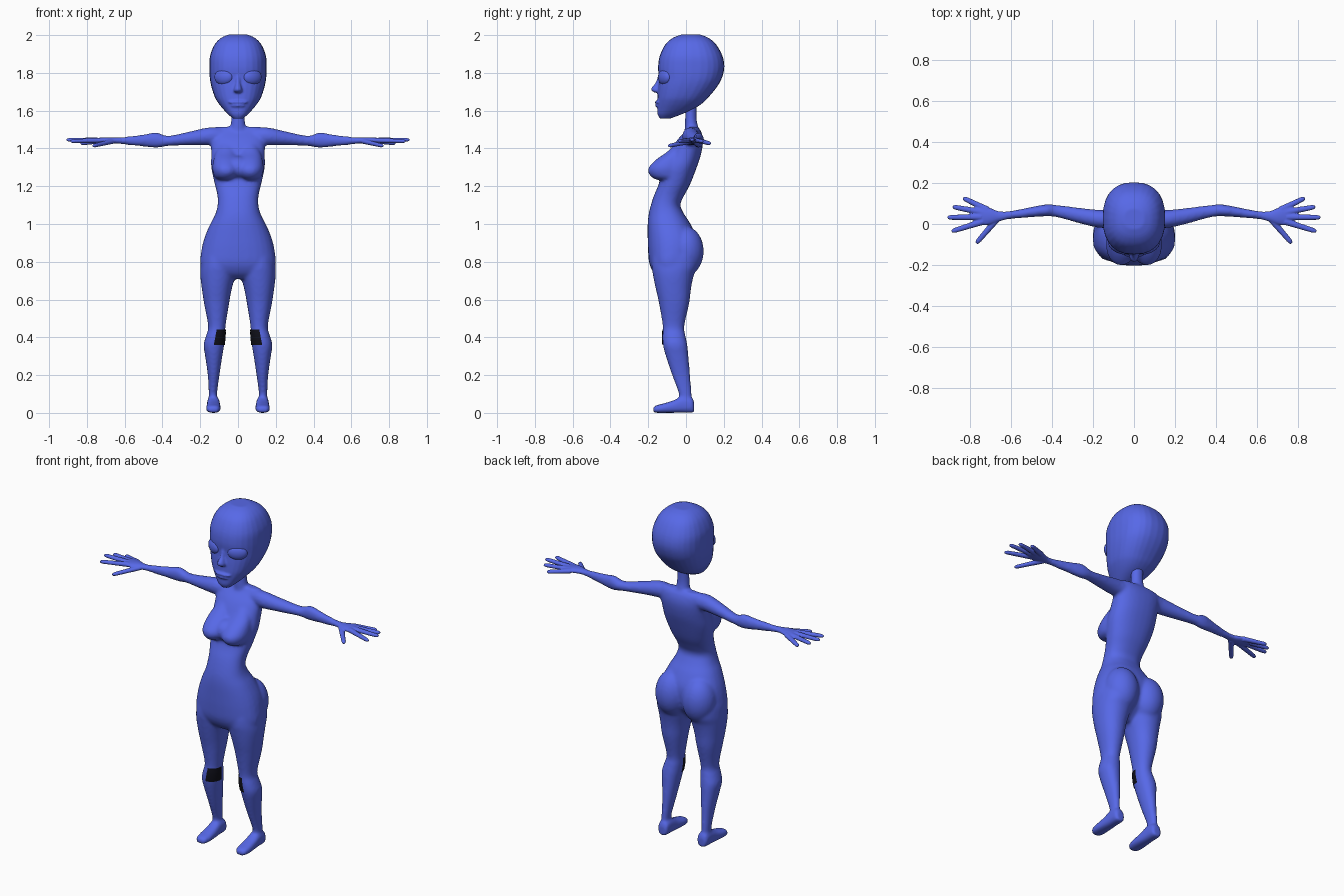
import bpy, bmesh, math
from mathutils import Vector, Matrix


def material(name, colour):
    m = bpy.data.materials.new(name)
    m.diffuse_color = (*colour, 1)
    return m


blue = material("blue skin", (0.095, 0.14, 0.80))
black = material("black", (0.005, 0.005, 0.01))


def spline(rows, k=4):
    """Smoothly interpolate between rows of section values."""
    out = []
    for i in range(len(rows) - 1):
        p0, p1 = rows[max(i - 1, 0)], rows[i]
        p2, p3 = rows[i + 1], rows[min(i + 2, len(rows) - 1)]
        for j in range(k):
            t = j / k
            out.append([0.5 * (2 * b + (c - a) * t + (2 * a - 5 * b + 4 * c - d) * t * t
                        + (3 * b - a - 3 * c + d) * t ** 3)
                        for a, b, c, d in zip(p0, p1, p2, p3)])
    return out + [list(rows[-1])]


def ring(centre, u, v, power=2.0, n=28):
    """Superellipse section spanned by the vectors u and v."""
    pts = []
    for i in range(n):
        a = 2 * math.pi * i / n
        c, s = math.cos(a), math.sin(a)
        pts.append(Vector(centre) + Vector(u) * math.copysign(abs(c) ** (2 / power), c)
                   + Vector(v) * math.copysign(abs(s) ** (2 / power), s))
    return pts


def loft(bm, rings):
    vs = [[bm.verts.new(p) for p in r] for r in rings]
    n = len(vs[0])
    faces = [bm.faces.new((a[i], a[(i + 1) % n], b[(i + 1) % n], b[i]))
             for a, b in zip(vs, vs[1:]) for i in range(n)]
    faces += [bm.faces.new(vs[0][::-1]), bm.faces.new(vs[-1])]
    bmesh.ops.recalc_face_normals(bm, faces=faces)


def level(z, a, b, f, k, power, grow=0):
    """Horizontal section from left x, right x, front y and back y."""
    return ring(((a + b) / 2, (f + k) / 2, z), ((b - a) / 2 + grow, 0, 0), (0, (k - f) / 2 + grow, 0), power)


def upright(bm, rows, power):
    loft(bm, [level(*r, power) for r in spline(rows)])


def mirrored(rows, s):
    return [(z, *sorted((s * a, s * b)), f, k) for z, a, b, f, k in rows]


def sideways(bm, rows, s):
    """Loft along x; rows are x, centre y, centre z, half depth, half height."""
    loft(bm, [ring((s * x, y, z), (0, ry, 0), (0, 0, rz)) for x, y, z, ry, rz in spline(rows)])


def ball(bm, centre, radii, turn=0):
    m = Matrix.Translation(centre) @ Matrix.Rotation(turn, 4, 'Z') @ Matrix.Diagonal((*radii, 1))
    bmesh.ops.create_uvsphere(bm, u_segments=28, v_segments=18, radius=1, matrix=m)


def finger(bm, a, b, r0, r1):
    a, b = Vector(a), Vector(b)
    d = (b - a).normalized()
    u = d.cross(Vector((0, 0, 1))).normalized()
    v = u.cross(d)
    steps = ((0, r0), (0.5, r0 * 0.85), (0.88, r1), (0.97, r1 * 0.75), (1, r1 * 0.4))
    loft(bm, [ring(a.lerp(b, t), u * r, v * r * .85, 2, 12) for t, r in steps])


def finish(bm, name, voxel=0, smooth=0, mat=blue):
    me = bpy.data.meshes.new(name)
    bm.to_mesh(me)
    bm.free()
    me.materials.append(mat)
    ob = bpy.data.objects.new(name, me)
    bpy.context.collection.objects.link(ob)
    for p in me.polygons:
        p.use_smooth = True
    if voxel:
        m = ob.modifiers.new("fuse", 'REMESH')
        m.mode, m.voxel_size, m.use_smooth_shade = 'VOXEL', voxel, True
        m = ob.modifiers.new("soften", 'SMOOTH')
        m.factor, m.iterations = 0.5, smooth
    return ob


# Body: trunk, neck, bust, hips, legs, feet and arms fused into one skin
bm = bmesh.new()
trunk = [(1.514, .12, .012, .062), (1.49, .142, -.005, .08), (1.44, .144, -.05, .09),
         (1.37, .142, -.09, .08), (1.30, .142, -.12, .057), (1.21, .123, -.145, .022),
         (1.15, .109, -.17, -.01), (1.10, .108, -.186, -.03), (1.05, .121, -.198, -.008),
         (1.0, .147, -.203, .024), (.93, .177, -.203, .054), (.86, .194, -.201, .055),
         (.79, .2, -.194, .036), (.74, .178, -.170, -.01), (.71, .09, -.135, -.04)]
upright(bm, [(z, -w, w, f, k) for z, w, f, k in trunk], 2.3)
upright(bm, [(1.46, -.05, .05, -.01, .075), (1.52, -.04, .04, -.007, .063),
             (1.57, -.035, .035, -.005, .056), (1.68, -.035, .035, -.005, .06)], 2)
leg = [(.95, .03, .14, -.13, .03), (.85, .012, .188, -.175, .06), (.78, .009, .199, -.182, .062),
       (.73, .013, .2, -.175, .042), (.66, .032, .192, -.161, .027), (.58, .047, .180, -.143, .017),
       (.46, .066, .158, -.123, -.009), (.41, .068, .169, -.125, -.003), (.36, .073, .182, -.122, .007),
       (.30, .083, .174, -.107, .013), (.20, .098, .160, -.074, .022), (.10, .111, .155, -.038, .030),
       (.04, .108, .156, -.035, .034)]
foot = [(.043, .13, .022, .055), (.032, .13, .032, .08), (-.02, .13, .034, .087),
        (-.07, .13, .037, .065), (-.13, .131, .039, .047), (-.162, .131, .032, .039), (-.174, .131, .018, .028)]
arm = [(.06, .035, 1.465, .04, .04), (.15, .024, 1.465, .044, .047), (.25, .038, 1.454, .039, .037),
       (.37, .062, 1.440, .030, .027), (.43, .066, 1.444, .029, .041), (.50, .058, 1.442, .025, .032),
       (.57, .048, 1.441, .021, .024), (.65, .039, 1.441, .019, .015)]
breast = [(1.43, .03, .09, -.05, 0), (1.38, .012, .118, -.103, 0), (1.34, 0, .13, -.160, 0),
          (1.30, -.008, .136, -.197, 0), (1.27, -.006, .132, -.199, 0),
          (1.245, .01, .122, -.178, 0), (1.233, .03, .10, -.150, 0)]
ball(bm, (0, -.10, 1.298), (.075, .079, .063))
for s in (-1, 1):
    upright(bm, mirrored(leg, s), 2.15)
    upright(bm, mirrored(breast, s), 2.1)
    loft(bm, [ring((s * x, y, h / 2), (w, 0, 0), (0, 0, h / 2), 2.6)
              for y, x, w, h in spline(foot)])
    sideways(bm, arm, s)
    ball(bm, (s * .088, -.005, .856), (.097, .099, .132), s * -.1)
finish(bm, "body", .0085, 8)

# Dark thin patches on the inner front of the knees
for s, side, first in ((-1, "right", 21), (1, "left", 14)):
    bm = bmesh.new()
    rows = [r for r in spline(mirrored(leg, s)) if .35 < r[0] < .46]
    strips = [[bm.verts.new(p) for p in (level(*r, 2.15, .003) * 2)[first:first + 8]] for r in rows]
    for a, b in zip(strips, strips[1:]):
        for i in range(7):
            bm.faces.new((b[i], b[i + 1], a[i + 1], a[i]))
    finish(bm, side + "_knee_patch", mat=black)

# Hands: palm and five spread fingers
palm = [(.615, .042, 1.441, .018, .016), (.66, .037, 1.442, .025, .015), (.70, .038, 1.443, .040, .016),
        (.74, .04, 1.442, .047, .014), (.77, .04, 1.442, .040, .009)]
digits = [((.715, .070, 1.441), (.832, .127, 1.426)), ((.735, .056, 1.442), (.883, .084, 1.438)),
          ((.745, .034, 1.444), (.908, .032, 1.446)), ((.735, .012, 1.443), (.888, -.036, 1.438)),
          ((.665, .026, 1.438), (.768, -.094, 1.413))]
for s, side in ((-1, "right"), (1, "left")):
    bm = bmesh.new()
    sideways(bm, palm, s)
    for a, b in digits:
        finger(bm, (s * a[0], *a[1:]), (s * b[0], *b[1:]), .0165, .0125)
    finish(bm, side + "_hand", .004, 2)

# Head: skull, nose and lips fused
bm = bmesh.new()
skull = [(2.003, .05, -.025, .075), (1.985, .09, -.07, .12), (1.95, .124, -.11, .16),
         (1.89, .148, -.139, .193), (1.83, .152, -.148, .203), (1.77, .149, -.144, .189),
         (1.72, .139, -.148, .160), (1.67, .122, -.151, .118), (1.64, .104, -.152, .088),
         (1.61, .080, -.152, .042), (1.58, .052, -.150, -.025), (1.558, .025, -.138, -.085)]
upright(bm, [(z, -w, w, f, k) for z, w, f, k in skull], 2.4)
nose = [(1.79, .012, -.147, -.12), (1.75, .013, -.160, -.12), (1.72, .02, -.183, -.12),
        (1.705, .024, -.181, -.12), (1.695, .014, -.165, -.12)]
upright(bm, [(z, -w, w, f, k) for z, w, f, k in nose], 2)
ball(bm, (0, -.146, 1.645), (.052, .019, .009))
ball(bm, (0, -.145, 1.627), (.040, .018, .010))
finish(bm, "head", .006, 2)

# Closed eyelids
for s, side in ((-1, "right"), (1, "left")):
    bm = bmesh.new()
    ball(bm, (s * .076, -.113, 1.778), (.054, .027, .042), s * .5)
    finish(bm, side + "_eyelid")
